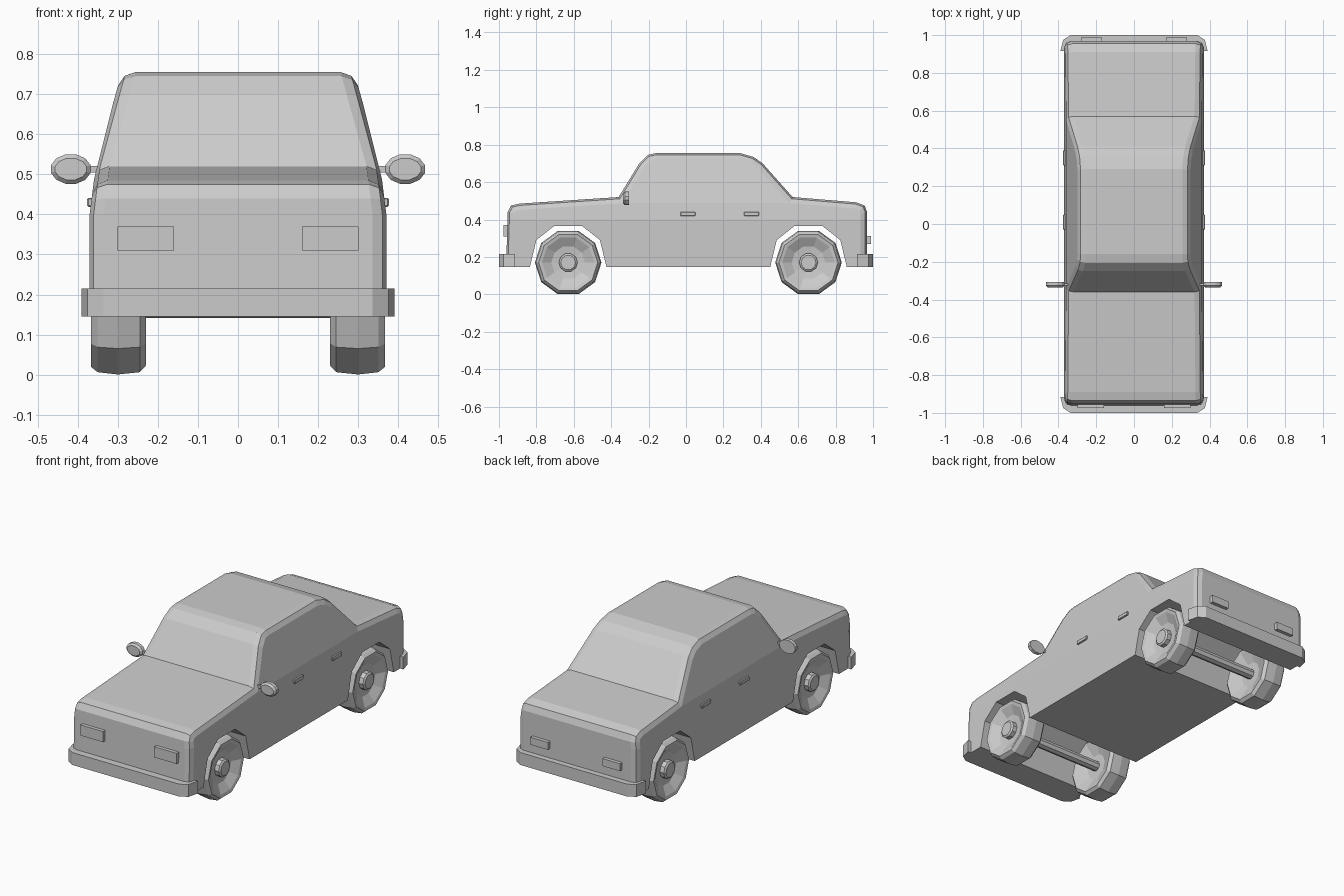
import bpy, bmesh, math
from mathutils import Matrix, Vector

if "Cube" in bpy.data.objects:
    bpy.data.objects.remove(bpy.data.objects["Cube"])


def finish(bm, name):
    bmesh.ops.recalc_face_normals(bm, faces=bm.faces)
    me = bpy.data.meshes.new(name)
    bm.to_mesh(me)
    bm.free()
    ob = bpy.data.objects.new(name, me)
    bpy.context.collection.objects.link(ob)
    return ob


def prism(points, a, b, place):
    """Closed outline extruded from a to b; place maps (u, v, depth) to xyz."""
    bm = bmesh.new()
    lo = [bm.verts.new(place(u, v, a)) for u, v in points]
    hi = [bm.verts.new(place(u, v, b)) for u, v in points]
    bm.faces.new(lo)
    bm.faces.new(hi)
    n = len(points)
    for i in range(n):
        j = (i + 1) % n
        bm.faces.new((lo[i], lo[j], hi[j], hi[i]))
    bmesh.ops.recalc_face_normals(bm, faces=bm.faces)
    return bm


def box(name, centre, size, bevel=0.0):
    bm = bmesh.new()
    bmesh.ops.create_cube(bm, size=1, matrix=Matrix.Translation(centre) @ Matrix.Diagonal((*size, 1)))
    if bevel:
        bmesh.ops.bevel(bm, geom=bm.edges[:], offset=bevel, segments=1, affect='EDGES')
    return finish(bm, name)


def lathe(name, profile, centre, side=1, steps=10):
    """Spin an (x, radius) profile around the x axis."""
    bm = bmesh.new()
    rings = []
    for x, r in profile:
        count = steps if r > 0 else 1
        rings.append([bm.verts.new((side * x + centre[0],
                                    centre[1] + r * math.cos(math.tau * k / steps),
                                    centre[2] + r * math.sin(math.tau * k / steps)))
                      for k in range(count)])
    for p, q in zip(rings, rings[1:]):
        for k in range(steps):
            m = (k + 1) % steps
            face = [p[k % len(p)], p[m % len(p)], q[m % len(q)], q[k % len(q)]]
            bm.faces.new(list(dict.fromkeys(face)))
    return finish(bm, name)


# Body: side outline with wheel arches, narrowed towards the roof
AXLES = (-0.63, 0.655)
arch = [(-0.205, 0.145), (-0.17, 0.29), (-0.075, 0.365),
        (0.075, 0.365), (0.17, 0.29), (0.205, 0.145)]
outline = [(-0.962, 0.145)]
for ay in AXLES:
    outline += [(ay + y, z) for y, z in arch]
outline += [(0.968, 0.145), (0.968, 0.44), (0.955, 0.475), (0.91, 0.492), (0.57, 0.52),
            (0.41, 0.70), (0.36, 0.735), (0.29, 0.755), (-0.16, 0.755), (-0.205, 0.745),
            (-0.25, 0.70), (-0.36, 0.52), (-0.89, 0.485), (-0.935, 0.475), (-0.953, 0.44)]
bm = prism(outline, -0.37, 0.37, lambda u, v, d: (d, u, v))
for level in (0.40, 0.52):
    bmesh.ops.bisect_plane(bm, geom=bm.verts[:] + bm.edges[:] + bm.faces[:], dist=1e-4,
                           plane_co=(0, 0, level), plane_no=(0, 0, 1))
for v in bm.verts:
    z = v.co.z
    half = 0.37 - 0.015 * min(max((z - 0.40) / 0.12, 0), 1) - 0.065 * max((z - 0.52) / 0.235, 0)
    v.co.x = math.copysign(half, v.co.x)
bm.normal_update()
rim = []
for e in bm.edges:
    mid = (e.verts[0].co + e.verts[1].co) / 2
    sides = [abs(f.normal.x) > 0.6 for f in e.link_faces]
    if sum(sides) == 1 and (mid.z > 0.4 or (abs(mid.y) > 0.94 and mid.z > 0.15)):
        rim.append(e)
bmesh.ops.bevel(bm, geom=rim, offset=0.034, segments=2, profile=0.5,
                affect='EDGES', clamp_overlap=False)
finish(bm, "car_body")

# Wraparound bumpers
half_bar = [(0.335, 1.0), (0.375, 0.975), (0.39, 0.915), (0.36, 0.915), (0.355, 0.955)]
bar = half_bar + [(-x, y) for x, y in reversed(half_bar)]
for name, s in (("front_bumper", -1), ("rear_bumper", 1)):
    finish(prism(bar, 0.145, 0.215, lambda u, v, d: (u, s * v, d)), name)

# Wheels: crowned tyre, dished rim and raised hub
wheel = [(0.265, 0), (0.265, 0.07), (0.235, 0.14), (0.23, 0.155), (0.245, 0.172), (0.30, 0.178),
         (0.35, 0.172), (0.367, 0.158), (0.363, 0.14), (0.335, 0.09), (0.33, 0.05),
         (0.355, 0.05), (0.362, 0.04), (0.362, 0)]
for end, ay in zip(("front", "rear"), AXLES):
    lathe(end + "_axle", [(-0.27, 0), (-0.27, 0.028), (0.27, 0.028), (0.27, 0)], (0, ay, 0.17), 1, 8)
    for side, s in (("left", -1), ("right", 1)):
        lathe(f"{end}_{side}_wheel", wheel, (0, ay, 0.17), s)

# Lamps, door handles and mirrors on both sides
for side, s in (("left", -1), ("right", 1)):
    box(side + "_headlight", (s * 0.23, -0.96, 0.34), (0.14, 0.03, 0.06))
    box(side + "_taillight", (s * 0.225, 0.973, 0.29), (0.11, 0.03, 0.042))
    for end, y in (("front", 0.01), ("rear", 0.35)):
        box(f"{end}_{side}_door_handle", (s * 0.367, y, 0.43), (0.018, 0.08, 0.022), 0.003)
    box(side + "_mirror_stem", (s * 0.36, -0.32, 0.513), (0.05, 0.012, 0.016))
    ring = [(0.051 * math.cos(math.tau * (k + 0.5) / 12), 0.038 * math.sin(math.tau * (k + 0.5) / 12))
            for k in range(12)]
    bm = prism(ring, -0.336, -0.306, lambda u, v, d: (s * 0.417 + u, d, 0.513 + v))
    front = [e for e in bm.edges if all(v.co.y < -0.32 for v in e.verts)]
    bmesh.ops.bevel(bm, geom=front, offset=0.01, segments=1, affect='EDGES')
    finish(bm, side + "_mirror")
